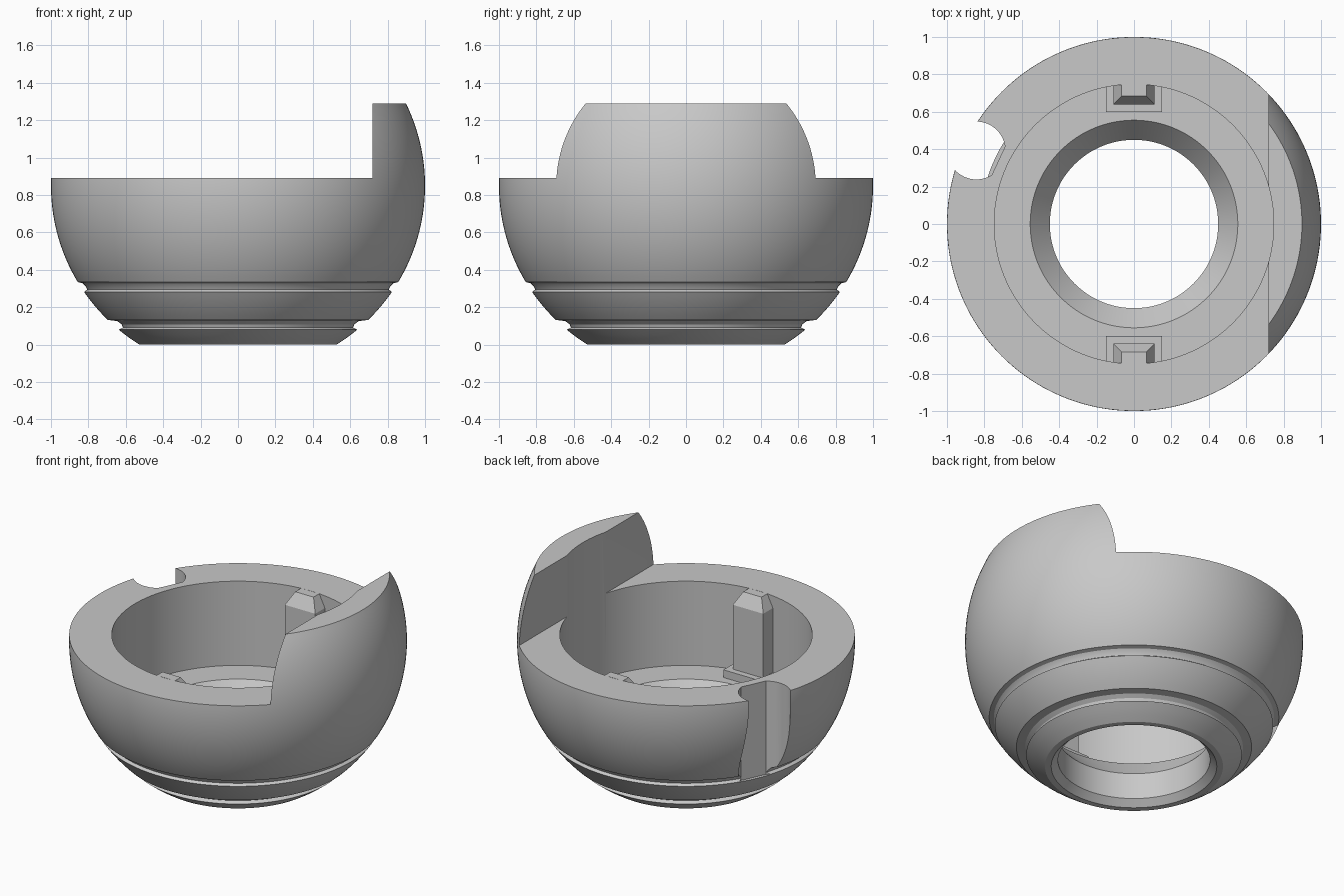
import bpy, bmesh, math

cube = bpy.data.objects.get("Cube")
if cube:
    bpy.data.objects.remove(cube, do_unlink=True)

SPHERE_Z = 0.85      # centre height of the unit sphere
RIM, TOP = 0.89, 1.29
BORE = 0.747

grey = bpy.data.materials.new("plain_grey")
grey.use_nodes = True
grey.diffuse_color = (0.58, 0.58, 0.58, 1)
grey.node_tree.nodes["Principled BSDF"].inputs["Base Color"].default_value = (0.58, 0.58, 0.58, 1)


def make(name, bm):
    bmesh.ops.recalc_face_normals(bm, faces=bm.faces)
    mesh = bpy.data.meshes.new(name)
    bm.to_mesh(mesh)
    bm.free()
    mesh.materials.append(grey)
    obj = bpy.data.objects.new(name, mesh)
    bpy.context.collection.objects.link(obj)
    return obj


def lathe(name, profile, steps=160):
    bm = bmesh.new()
    verts = [bm.verts.new((r, 0, z)) for r, z in profile]
    edges = [bm.edges.new((verts[i - 1], verts[i])) for i in range(len(verts))]
    bmesh.ops.spin(bm, geom=verts + edges, cent=(0, 0, 0), axis=(0, 0, 1),
                   angle=math.tau, steps=steps)
    bmesh.ops.remove_doubles(bm, verts=bm.verts, dist=1e-4)
    return make(name, bm)


def prism(name, outline, z0, z1):
    bm = bmesh.new()
    low = bm.faces.new([bm.verts.new((x, y, z0)) for x, y in outline])
    new = bmesh.ops.extrude_face_region(bm, geom=[low])["geom"]
    for v in new:
        if isinstance(v, bmesh.types.BMVert):
            v.co.z = z1
    return make(name, bm)


def box(name, x0, x1, y0, y1, z0, z1):
    return prism(name, [(x0, y0), (x1, y0), (x1, y1), (x0, y1)], z0, z1)


def arc(z0, z1, n):
    zs = [z0 + (z1 - z0) * i / n for i in range(n + 1)]
    return [(math.sqrt(1 - (z - SPHERE_Z) ** 2), z) for z in zs]


# Hollow spherical bowl: two stepped grooves outside, bore and tapered throat inside
profile = arc(0, 0.08, 3)
profile += [(0.615, 0.092), (0.622, 0.108), (0.645, 0.126)]
profile += arc(0.132, 0.282, 6)
profile += [(0.806, 0.294), (0.815, 0.312), (0.83, 0.328)]
profile += arc(0.335, TOP, 32)
profile += [(BORE, TOP), (BORE, 0.34), (0.555, 0.34), (0.45, 0.21),
            (0.45, 0.04), (0.49, 0)]
bowl = lathe("bowl", profile)

# Cutters: space above the rim beside the raised wall, and the rounded side notch
rim_cut = box("rim_cutter", -1.2, 0.72, -1.2, 1.2, RIM, 1.6)
half = math.acos(0.13 / 0.155)
turn = math.radians(155)
outline = []
for i in range(33):
    a = math.pi + half + (math.tau - 2 * half) * i / 32
    u, v = 0.93 + 0.155 * math.cos(a), 0.155 * math.sin(a)
    outline.append((u * math.cos(turn) - v * math.sin(turn),
                    u * math.sin(turn) + v * math.cos(turn)))
notch_cut = prism("notch_cutter", outline, 0.28, 1.1)

for cutter in (rim_cut, notch_cut):
    mod = bowl.modifiers.new(cutter.name, "BOOLEAN")
    mod.operation = "DIFFERENCE"
    mod.solver = "EXACT"
    mod.object = cutter
bpy.context.view_layer.update()
cut_mesh = bpy.data.meshes.new_from_object(
    bowl.evaluated_get(bpy.context.evaluated_depsgraph_get()))
bowl.modifiers.clear()
bowl.data = cut_mesh
for cutter in (rim_cut, notch_cut):
    bpy.data.objects.remove(cutter, do_unlink=True)

bpy.ops.object.select_all(action="DESELECT")
bowl.select_set(True)
bpy.context.view_layer.objects.active = bowl
bpy.ops.object.shade_smooth_by_angle(angle=math.radians(25))

# Pair of key posts with bevelled tops, each on a foot plate
for side, label in ((1, "back"), (-1, "front")):
    box(label + "_foot", -0.15, 0.15, side * 0.60, side * 0.738, 0.33, 0.39)
    post = box(label + "_post", -0.11, 0.11, side * 0.64, side * 0.745, 0.34, 0.81)
    bm = bmesh.new()
    bm.from_mesh(post.data)
    top = [f for f in bm.faces if f.calc_center_median().z > 0.8]
    new = bmesh.ops.extrude_face_region(bm, geom=top)["geom"]
    bmesh.ops.delete(bm, geom=top, context="FACES_ONLY")
    for v in new:
        if isinstance(v, bmesh.types.BMVert):
            v.co.z = RIM
            v.co.x *= 0.6
            if abs(v.co.y) < 0.7:
                v.co.y = side * 0.685
    bmesh.ops.recalc_face_normals(bm, faces=bm.faces)
    bm.to_mesh(post.data)
    bm.free()
